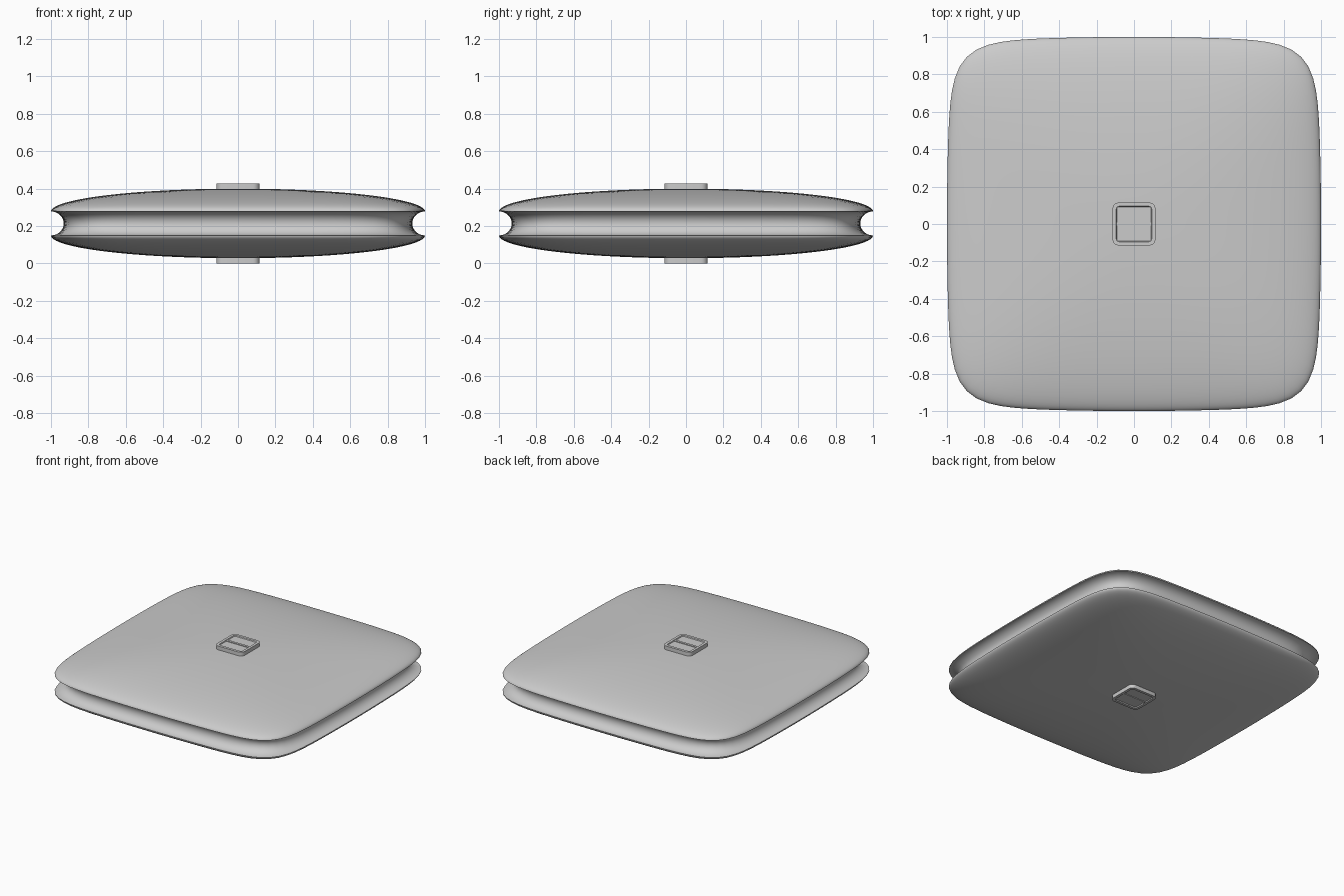
import bpy, bmesh
from math import sin, cos, pi, sqrt, radians

cube = bpy.data.objects.get("Cube")
if cube:
    bpy.data.objects.remove(cube)

MID = 0.2135      # height of the plane of symmetry
LIP = 0.064       # lip height above that plane
DOME = 0.122      # rise of the padded face above the lip
SIDES = 128

grey = bpy.data.materials.new("soft grey")
grey.use_nodes = True
colour = (0.6, 0.6, 0.6, 1)
grey.diffuse_color = colour
grey.node_tree.nodes["Principled BSDF"].inputs["Base Color"].default_value = colour


def finish(bm, name, angle=30):
    bmesh.ops.recalc_face_normals(bm, faces=bm.faces)
    mesh = bpy.data.meshes.new(name)
    bm.to_mesh(mesh)
    bm.free()
    mesh.shade_smooth()
    mesh.set_sharp_from_angle(angle=radians(angle))
    mesh.materials.append(grey)
    obj = bpy.data.objects.new(name, mesh)
    obj.location.z = MID
    bpy.context.collection.objects.link(obj)
    return obj


def ring(bm, size, z, squareness):
    """Rounded square outline with gently bowed sides."""
    n = 2.4 + 5.6 * squareness ** 2
    verts = []
    for i in range(SIDES):
        a = 2 * pi * i / SIDES
        c, s = cos(a), sin(a)
        r = (abs(c) ** n + abs(s) ** n) ** (-1 / n)
        x, y = r * c, r * s
        bow = 0.03 * squareness
        verts.append(bm.verts.new((size * x * (1 - bow * y * y),
                                   size * y * (1 - bow * x * x), z)))
    return verts


# Cushion body: domed top, concave side channel, domed underside
bm = bmesh.new()
steps = 28
dome = [(sin(pi / 2 * i / steps), LIP + DOME * cos(pi / 2 * i / steps))
        for i in range(1, steps + 1)]
channel = []
for i in range(1, 16):
    t = cos(pi * i / 16)
    channel.append((1 - 0.068 * sqrt(1 - t * t), LIP * t))
rings = [ring(bm, s, z, s) for s, z in dome]
rings += [ring(bm, s, z, 1) for s, z in channel]
rings += [ring(bm, s, -z, s) for s, z in reversed(dome)]
for upper, lower in zip(rings, rings[1:]):
    for i in range(SIDES):
        j = (i + 1) % SIDES
        bm.faces.new((upper[i], lower[i], lower[j], upper[j]))
for loop, z in ((rings[0], LIP + DOME), (rings[-1], -LIP - DOME)):
    pole = bm.verts.new((0, 0, z))
    for i in range(SIDES):
        bm.faces.new((pole, loop[i], loop[(i + 1) % SIDES]))
finish(bm, "cushion_body")


def box(bm, sx, sy, z0, z1):
    verts = bmesh.ops.create_cube(bm, size=1)["verts"]
    for v in verts:
        v.co = (v.co.x * sx, v.co.y * sy, z1 if v.co.z > 0 else z0)
    return verts


def button(name, flip):
    # Rounded square plate with a shallow pocket
    bm = bmesh.new()
    box(bm, 0.23, 0.23, 0.165, MID)
    uprights = [e for e in bm.edges
                if abs(e.verts[0].co.z - e.verts[1].co.z) > 0.01]
    bmesh.ops.bevel(bm, geom=uprights, offset=0.035, segments=5,
                    profile=0.5, affect='EDGES')
    top = max(bm.faces, key=lambda f: f.calc_center_median().z)
    bmesh.ops.inset_region(bm, faces=[top], thickness=0.02)
    bmesh.ops.inset_region(bm, faces=[top], thickness=0.003, depth=-0.007)
    # Crossbar spanning the pocket
    box(bm, 0.188, 0.018, 0.2, MID - 0.002)
    obj = finish(bm, name)
    if flip:
        obj.rotation_euler.x = pi


button("top_button", False)
button("bottom_button", True)
